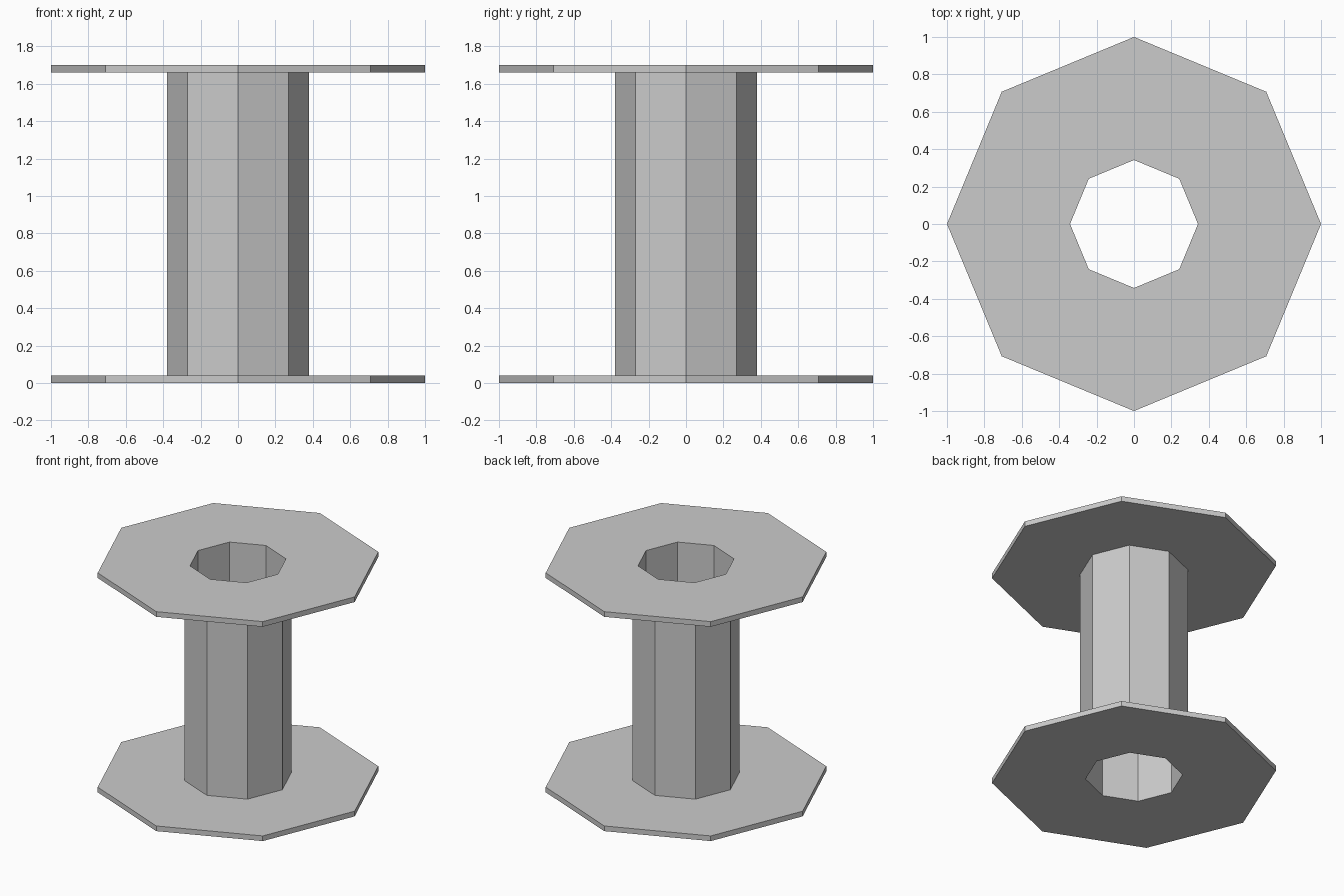
import bpy, bmesh
from math import cos, sin, tau

if "Cube" in bpy.data.objects:
    bpy.data.objects.remove(bpy.data.objects["Cube"])

SIDES = 8
HEIGHT, FLANGE = 1.70, 0.04
R_RIM, R_CORE, R_HOLE = 1.0, 0.38, 0.342


def lathe(name, profile, sides):
    """Revolve a closed (radius, z) profile around z with flat facets."""
    bm = bmesh.new()
    rings = [[bm.verts.new((r * cos(tau * i / sides), r * sin(tau * i / sides), z))
              for r, z in profile] for i in range(sides)]
    n = len(profile)
    for i in range(sides):
        a, b = rings[i], rings[(i + 1) % sides]
        for j in range(n):
            k = (j + 1) % n
            bm.faces.new((a[j], b[j], b[k], a[k]))
    bmesh.ops.recalc_face_normals(bm, faces=bm.faces)
    mesh = bpy.data.meshes.new(name)
    bm.to_mesh(mesh)
    bm.free()
    obj = bpy.data.objects.new(name, mesh)
    bpy.context.collection.objects.link(obj)
    return obj


# Cable spool: bottom flange, hollow core and top flange in one closed profile
lathe("spool", [
    (R_HOLE, 0), (R_RIM, 0), (R_RIM, FLANGE), (R_CORE, FLANGE),
    (R_CORE, HEIGHT - FLANGE), (R_RIM, HEIGHT - FLANGE),
    (R_RIM, HEIGHT), (R_HOLE, HEIGHT),
], SIDES)
